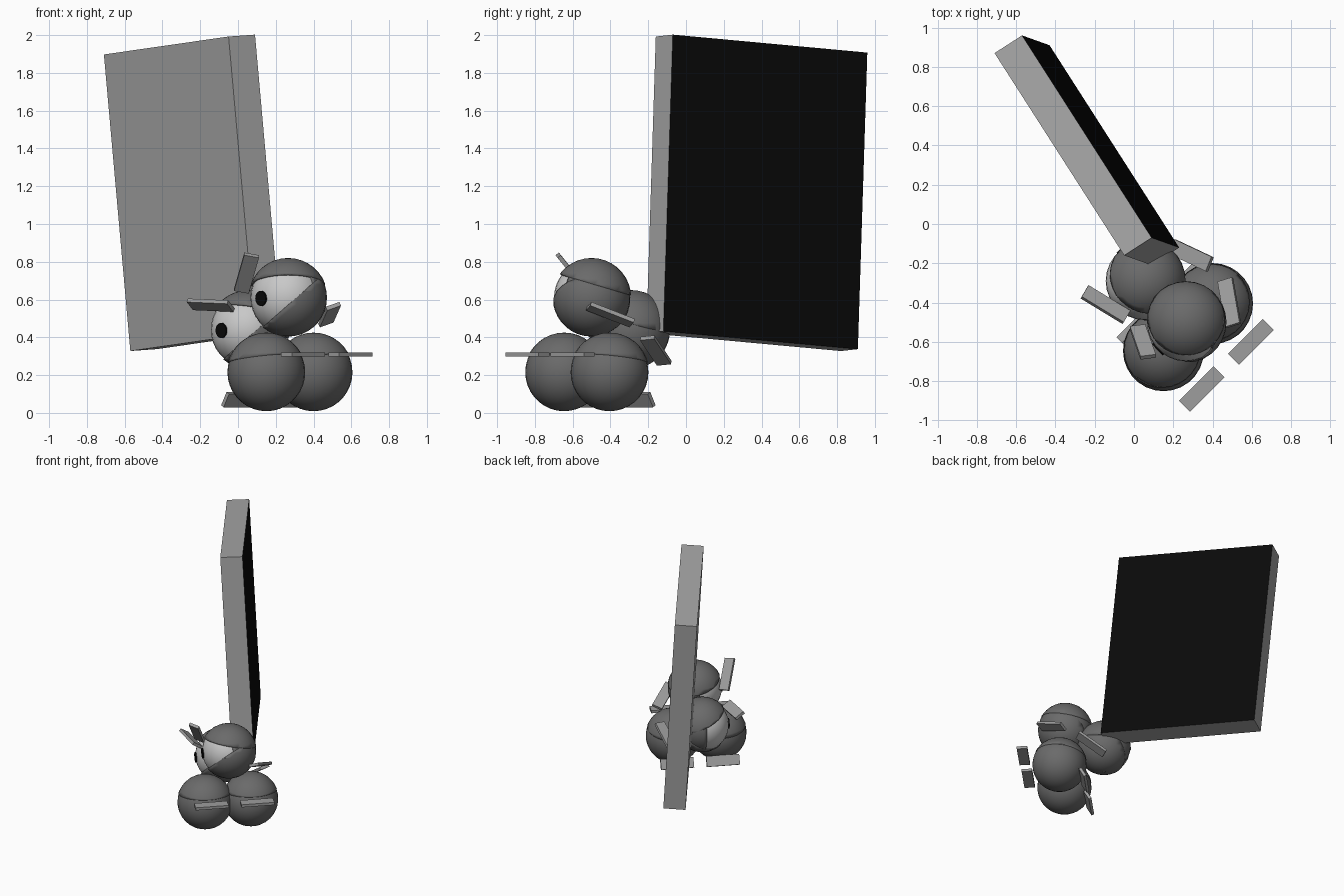
import bpy, bmesh
from math import radians
from mathutils import Vector, Matrix

cube = bpy.data.objects.get("Cube")
if cube:
    bpy.data.objects.remove(cube, do_unlink=True)


def material(name, value):
    m = bpy.data.materials.new(name)
    m.use_nodes = True
    colour = (value, value, value, 1)
    m.diffuse_color = colour
    m.node_tree.nodes["Principled BSDF"].inputs["Base Color"].default_value = colour
    return m


PANEL = material("panel grey", 0.39)
PLATE = material("lash grey", 0.34)
LID = material("lid dark grey", 0.145)
EYE = material("eye pale grey", 0.58)
BLACK = material("black", 0.003)
R = 0.21


def finish(name, bm, mats, smooth=False):
    me = bpy.data.meshes.new(name)
    bm.to_mesh(me)
    bm.free()
    ob = bpy.data.objects.new(name, me)
    bpy.context.collection.objects.link(ob)
    for m in mats:
        me.materials.append(m)
    if smooth:
        bpy.ops.object.select_all(action='DESELECT')
        bpy.context.view_layer.objects.active = ob
        ob.select_set(True)
        bpy.ops.object.shade_smooth_by_angle(angle=radians(40))
    return ob


def box(name, centre, axes, mats):
    """Box whose three full edge vectors are given."""
    bm = bmesh.new()
    bmesh.ops.create_cube(bm, size=1)
    mat = Matrix([Vector(a) for a in axes]).transposed().to_4x4()
    mat.translation = Vector(centre)
    bm.transform(mat)
    bmesh.ops.recalc_face_normals(bm, faces=bm.faces)
    if len(mats) > 1:
        side = Vector(axes[0]).normalized()
        for f in bm.faces:
            f.material_index = int(f.normal.dot(side) > 0.9)
    return finish(name, bm, mats)


def lash(name, centre, offset, along, out):
    """Thin plate, long along one direction and standing outwards."""
    a = Vector(along).normalized()
    o = Vector(out)
    o = (o - a * o.dot(a)).normalized()
    box(name, Vector(centre) + Vector(offset),
        (a * 0.25, o * 0.08, a.cross(o) * 0.022), [PLATE])


def ball(name, centre, radius, mat, normal=None, cut=0):
    """Sphere, or the shell of it lying beyond a plane."""
    bm = bmesh.new()
    bmesh.ops.create_uvsphere(bm, u_segments=28, v_segments=18, radius=radius)
    if normal:
        n = Vector(normal).normalized()
        bmesh.ops.bisect_plane(bm, geom=bm.verts[:] + bm.edges[:] + bm.faces[:],
                               plane_co=n * cut, plane_no=n, clear_inner=True)
    ob = finish(name, bm, [mat], True)
    ob.location = centre
    if normal:
        shell = ob.modifiers.new("thickness", 'SOLIDIFY')
        shell.thickness = 0.014
        shell.offset = -1
    return ob


def pupil(name, centre, look):
    look = Vector(look).normalized()
    bm = bmesh.new()
    bmesh.ops.create_cone(bm, cap_ends=True, segments=24, radius1=0.04,
                          radius2=0.04, depth=0.009)
    ob = finish(name, bm, [BLACK])
    ob.rotation_euler = look.to_track_quat('Z', 'Y').to_euler()
    ob.location = Vector(centre) + look * 0.198


# Tilted panel with one black broad face
box("panel", (-0.24, 0.375, 1.165),
    ((0.14, 0.09, 0.01), (-0.66, 1.03, -0.095), (-0.14, 0.05, 1.57)), [PANEL, BLACK])

# Open eyes: ball, pupil, and upper, lower and back lids
open_eyes = {"top": ((0.265, -0.5, 0.61), (0, 0.285, 0.958)),
             "rear": ((0.055, -0.29, 0.44), (0.2, 0.3, 0.93))}
for tag, (c, up) in open_eyes.items():
    ball(tag + "_eyeball", c, 0.199, EYE)
    pupil(tag + "_pupil", c, (-0.72, -0.69, -0.02))
    ball(tag + "_upper_lid", c, R, LID, up, 0.072)
    ball(tag + "_lower_lid", c, 0.206, LID, (0.66, 0, -0.75), 0.03)
    ball(tag + "_back_lid", c, 0.205, LID, (0.7, 0.7, 0), 0.0)

c = open_eyes["top"][0]
lash("top_upper_lash", c, (-0.22, -0.1, 0.13), (0.06, -0.17, 0.21), (-0.22, -0.1, 0.13))
lash("top_lower_lash", c, (0.22, 0.1, -0.09), (-0.04, 0.23, -0.09), (0.08, 0.02, 0.03))
c = open_eyes["rear"][0]
lash("rear_upper_lash", c, (-0.2, -0.12, 0.13), (0.23, -0.14, -0.01), (-0.2, -0.11, 0.13))
lash("rear_lower_lash", c, (0.235, 0.13, -0.11), (-0.17, 0.08, -0.12), (0.35, 0.8, 0.1))

# Closed eyes: full lower lid under an upper lid cap
closed_eyes = {"front": (0.15, -0.645, 0.215), "left": (0.4, -0.405, 0.215)}
for tag, c in closed_eyes.items():
    ball(tag + "_lower_lid", c, 0.206, LID)
    ball(tag + "_upper_lid", c, R, LID, (-0.1, 0.1, 1), 0.072)
    lash(tag + "_upper_lash", c, (0.195, -0.195, 0.095), (1, 1, 0), (1, -1, 0))
    lash(tag + "_lower_lash", c, (-0.13, 0.135, -0.145), (1, 1, 0), (-0.35, 0.35, -0.87))
